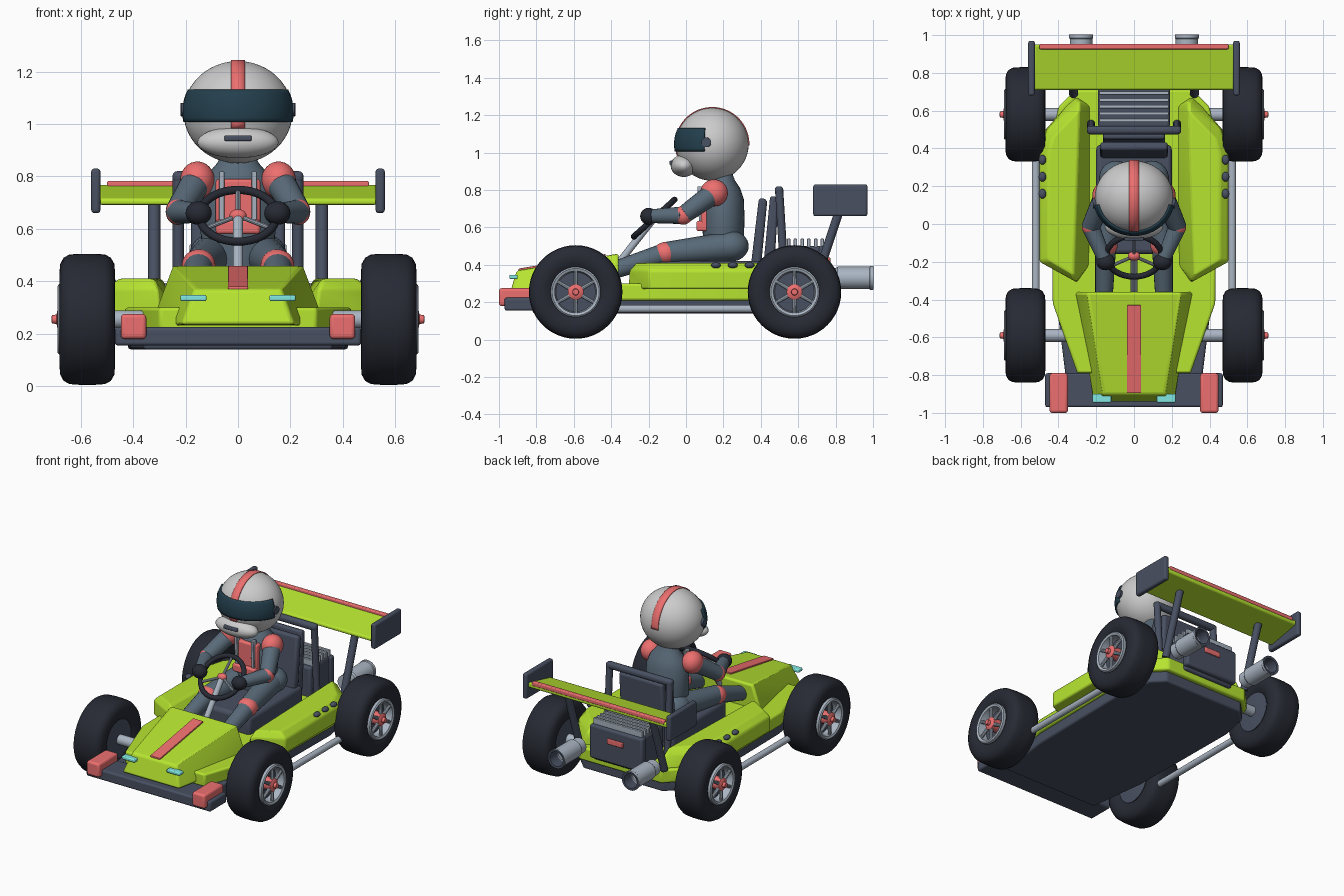
import bpy, bmesh, math
from mathutils import Vector

if "Cube" in bpy.data.objects:
    bpy.data.objects.remove(bpy.data.objects["Cube"])

def mat(name, *c):
    m = bpy.data.materials.new(name)
    m.diffuse_color = (*c, 1)
    m.use_nodes = True
    m.node_tree.nodes["Principled BSDF"].inputs["Base Color"].default_value = m.diffuse_color
    return m

LIME = mat("lime", .47, .78, .03)
RED = mat("coral", .85, .16, .16)
SLATE = mat("slate", .065, .08, .12)
BLACK = mat("rubber", .02, .023, .034)
SUIT = mat("suit", .10, .145, .19)
WHITE = mat("white", .85, .85, .85)
SILVER = mat("silver", .40, .46, .54)
GLASS = mat("glass", .017, .05, .075)
CYAN = mat("cyan", .22, .8, .75)

def finish(name, bm, m, bevel=0.0, angle=35):
    bmesh.ops.recalc_face_normals(bm, faces=bm.faces[:])
    me = bpy.data.meshes.new(name)
    bm.to_mesh(me)
    bm.free()
    me.materials.append(m)
    for p in me.polygons:
        p.use_smooth = True
    me.set_sharp_from_angle(angle=math.radians(angle))
    ob = bpy.data.objects.new(name, me)
    bpy.context.collection.objects.link(ob)
    if bevel:
        b = ob.modifiers.new("bevel", "BEVEL")
        b.width, b.segments, b.limit_method = bevel, 3, "ANGLE"
    return ob

def hull(name, pts, m, bevel=.012):
    bm = bmesh.new()
    for p in pts:
        bm.verts.new(p)
    bmesh.ops.convex_hull(bm, input=bm.verts[:])
    bmesh.ops.dissolve_limit(bm, angle_limit=.03, verts=bm.verts[:], edges=bm.edges[:])
    return finish(name, bm, m, bevel)

def slab(name, prof, x0, x1, m, bevel=.012):
    """y-z profile drawn out along x"""
    return hull(name, [(x, y, z) for x in (x0, x1) for y, z in prof], m, bevel)

def box(name, x0, x1, y0, y1, z0, z1, m, bevel=.012):
    return slab(name, [(y0, z0), (y1, z0), (y1, z1), (y0, z1)], x0, x1, m, bevel)

def lathe(name, prof, pos, axis, m, n=32, closed=False):
    """(radius, height) profile turned about an axis"""
    q = Vector(axis).to_track_quat("Z", "Y")
    bm = bmesh.new()
    rows = [[bm.verts.new(q @ Vector((r * math.cos(t), r * math.sin(t), h)) + Vector(pos))
             for t in (2 * math.pi * i / n for i in range(n))] for r, h in prof]
    for k in range(len(rows) if closed else len(rows) - 1):
        a, b = rows[k], rows[(k + 1) % len(rows)]
        for i in range(n):
            j = (i + 1) % n
            bm.faces.new((a[i], a[j], b[j], b[i]))
    bmesh.ops.remove_doubles(bm, verts=bm.verts[:], dist=1e-5)
    return finish(name, bm, m)

def rod(name, p, q, r, m, r2=None, n=20):
    d = Vector(q) - Vector(p)
    return lathe(name, [(0, 0), (r, 0), (r2 or r, d.length), (0, d.length)], p, d, m, n)

def ball(name, pos, size, m, n=32):
    bm = bmesh.new()
    bmesh.ops.create_uvsphere(bm, u_segments=n, v_segments=n // 2, radius=1)
    for v in bm.verts:
        v.co = Vector([c * s + p for c, s, p in zip(v.co, size, pos)])
    return finish(name, bm, m)

def sheet(name, f, nu, nv, m, thick):
    bm = bmesh.new()
    g = [[bm.verts.new(f(i / nu, j / nv)) for j in range(nv + 1)] for i in range(nu + 1)]
    for i in range(nu):
        for j in range(nv):
            bm.faces.new((g[i][j], g[i + 1][j], g[i + 1][j + 1], g[i][j + 1]))
    ob = finish(name, bm, m)
    s = ob.modifiers.new("solid", "SOLIDIFY")
    s.thickness, s.offset = thick, 0
    return ob

def plan(name, outline, z0, z1, m, bevel=.012):
    """half outline mirrored in x and raised from z0 to z1"""
    return hull(name, [(s * x, y, z) for s in (-1, 1) for x, y in outline for z in (z0, z1)], m, bevel)

# chassis and lower body
plan("floor_pan", [(.36, -.82), (.41, -.42), (.42, .4), (.38, .6), (.3, .68)], .14, .22, SLATE)
plan("body_tray", [(.30, -.79), (.43, -.42), (.44, .4), (.40, .62), (.31, .71)], .21, .30, LIME)
box("front_bumper", -.47, .47, -.97, -.79, .155, .225, SLATE)

# nose
hull("nose", [(s * x, y, z) for s in (-1, 1) for x, y, z in
              [(.165, -.905, .37), (.215, -.945, .235), (.25, -.36, .46), (.31, -.36, .30), (.31, -.36, .22)]], LIME, .015)
slab("nose_stripe", [(-.895, .365), (-.43, .445), (-.43, .458), (-.895, .38)], -.038, .038, RED, .003)

# wing
slab("wing", [(.71, .69), (.71, .715), (.95, .77), (.95, .735)], -.53, .53, LIME, .01)
box("wing_strip", -.5, .5, .925, .953, .755, .782, RED, .006)

# seat, roll hoop
box("seat_pan", -.2, .2, -.16, .42, .28, .42, SLATE, .025)
slab("seat_back", [(.345, .38), (.40, .38), (.435, .75), (.39, .76)], -.18, .18, SLATE, .018)
slab("seat_shell", [(.41, .36), (.47, .36), (.495, .76), (.45, .77)], -.165, .165, SLATE, .015)
box("hoop_bar", -.25, .25, .475, .52, .775, .82, SLATE, .018)

# engine with cooling fins and tail light
box("engine", -.19, .19, .51, .73, .25, .50, SLATE, .015)
box("engine_cover", -.2, .2, .71, .76, .27, .50, SLATE, .015)
for i in range(6):
    y = .54 + i * .036
    box("engine_fin", -.185, .185, y, y + .018, .48, .54, SILVER, .004)
box("tail_light", -.06, .06, .75, .772, .405, .44, RED, .005)

for s in (-1, 1):
    # bumper blocks, side plates and lamps
    box("bumper_block", s * .35, s * .447, -1, -.79, .18, .275, RED, .014)
    box("nose_lamp", s * .12, s * .22, -.945, -.90, .325, .347, CYAN, .006)
    box("wing_end_plate", s * .525, s * .56, .68, .97, .66, .83, SLATE)
    rod("wing_strut", (s * .32, .69, .30), (s * .32, .83, .72), .024, SLATE)
    rod("hoop_post", (s * .228, .53, .28), (s * .228, .498, .80), .022, SLATE)
    # side pod
    hull("side_pod", [(s * x, y, z) for x, y, z in
         [(.30, -.31, .27), (.5, -.2, .27), (.5, .38, .27), (.47, .5, .27), (.31, .68, .27), (.22, .62, .27), (.22, -.2, .27),
          (.31, -.305, .37), (.5, -.2, .37), (.5, .38, .37), (.46, .5, .37), (.29, .65, .37),
          (.32, -.27, .41), (.455, -.19, .41), (.455, .37, .41), (.43, .46, .41), (.29, .60, .41)]], LIME)
    for y in (.16, .25, .34):
        ball("pod_vent", (s * .485, y, .398), (.02, .026, .016), SLATE, 16)
    # side rail, exhaust
    rod("side_rail", (s * .52, -.44, .165), (s * .52, .44, .165), .021, SILVER)
    lathe("exhaust", [(0, 0), (.052, 0), (.052, .05), (.06, .06), (.06, .23), (.064, .235), (.064, .25),
                      (.05, .25), (.05, .16), (0, .16)], (s * .28, .75, .33), (0, 1, 0), SILVER)
    lathe("exhaust_liner", [(.049, .17), (.049, .25), (.063, .252), (.063, .24)], (s * .28, .75, .33), (0, 1, 0), SLATE)

    # wheels
    for y in (-.59, .58):
        c, ax = (s * .575, y, .255), (s, 0, 0)
        half = [(.128, .085), (.15, .1), (.18, .106), (.212, .103), (.235, .09), (.247, .068), (.25, .03)]
        lathe("tyre", half + [(r, -h) for r, h in reversed(half)], c, ax, BLACK, 48, True)
        lathe("rim", [(.132, .06), (.134, .108), (.126, .114), (.112, .108), (.106, .05), (.13, .04)], c, ax, SILVER, 40, True)
        lathe("wheel_back", [(0, .05), (.13, .05), (.13, -.088), (.06, -.095), (0, -.095)], c, ax, SLATE)
        lathe("hub", [(0, .05), (.042, .05), (.042, .108), (.03, .115), (.018, .117), (.016, .135), (0, .137)], c, ax, RED, 24)
        for k in range(6):
            t = math.radians(60 * k + 30)
            d = Vector((0, math.cos(t), math.sin(t)))
            p = Vector((s * .672, y, .255))
            rod("spoke", p + d * .03, p + d * .118, .013, SILVER, .01, 10)
        rod("axle", (s * .2, y, .255), (s * .5, y, .255), .034, SILVER)

    # driver limbs
    sh, el, ha = (s * .155, .15, .785), (s * .23, -.015, .665), (s * .15, -.20, .66)
    rod("upper_arm", sh, el, .058, SUIT, .048)
    rod("forearm", el, ha, .047, SUIT, .036)
    ball("shoulder_pad", sh, (.066, .074, .072), RED)
    ball("elbow_pad", el, (.046, .05, .05), RED, 24)
    ball("glove", ha, (.05, .045, .045), BLACK, 24)
    hip, kn = (s * .095, .24, .50), (s * .15, -.11, .462)
    rod("thigh", hip, kn, .08, SUIT, .06)
    ball("hip", hip, (.09, .095, .082), SUIT)
    ball("knee_pad", kn, (.064, .066, .06), RED)
    rod("shin", kn, (s * .16, -.42, .36), .056, SUIT, .045)
    slab("harness_strap", [(.07, .62), (.085, .62), (.10, .82), (.06, .82)], s * .052, s * .072, SILVER, .004)
    rod("helmet_knob", (s * .19, .11, 1.055), (s * .218, .108, 1.055), .026, SLATE)

# driver torso
ob = lathe("torso", [(0, -.02), (.12, 0), (.14, .08), (.145, .2), (.14, .3), (.115, .36), (.08, .40), (.06, .44), (0, .44)],
           (0, .2, .45), (0, 0, 1), SUIT)
for v in ob.data.vertices:
    v.co.y = .2 + (v.co.y - .2) * .78
slab("chest_panel", [(.08, .60), (.12, .60), (.13, .79), (.08, .79)], -.085, .085, RED, .012)
box("belt_buckle", -.085, .085, .055, .12, .58, .635, RED, .012)

# helmet
HC, HS = (0, .14, 1.045), (.208, .195, .195)
ball("helmet", HC, HS, WHITE, 48)

def visor(u, v):
    t, z = math.radians(-78 + 156 * u), -.037 + .122 * v
    r = math.sqrt(1 - (z / .195) ** 2) * 1.02
    return (HS[0] * r * math.sin(t), HC[1] - HS[1] * r * math.cos(t), HC[2] + z)

def crest(u, v):
    t, x = math.radians(-18 + 200 * u), -.026 + .052 * v
    return (x, HC[1] - .196 * math.cos(t), HC[2] + .196 * math.sin(t))

sheet("visor", visor, 36, 8, GLASS, .01)
sheet("helmet_stripe", crest, 40, 2, RED, .006)
ball("chin_guard", (0, -.012, .93), (.155, .07, .06), WHITE)
box("chin_vent", -.052, .052, -.088, -.06, .935, .957, SLATE, .006)

# steering wheel and column
W, up = Vector((0, -.17, .65)), Vector((0, .74, .67))
nrm = Vector((0, -.67, .74))
lathe("steering_wheel", [(.147 + .016 * math.cos(t), .016 * math.sin(t)) for t in
                         (math.pi * i / 6 for i in range(12))], W, nrm, BLACK, 40, True)
for a in (90, 210, 330):
    t = math.radians(a)
    rod("wheel_spoke", W, W + (Vector((1, 0, 0)) * math.cos(t) + up * math.sin(t)) * .142, .009, SILVER, n=10)
ball("wheel_hub", W, (.033, .025, .025), RED, 20)
rod("steering_column", (0, -.40, .36), W, .019, SILVER)
